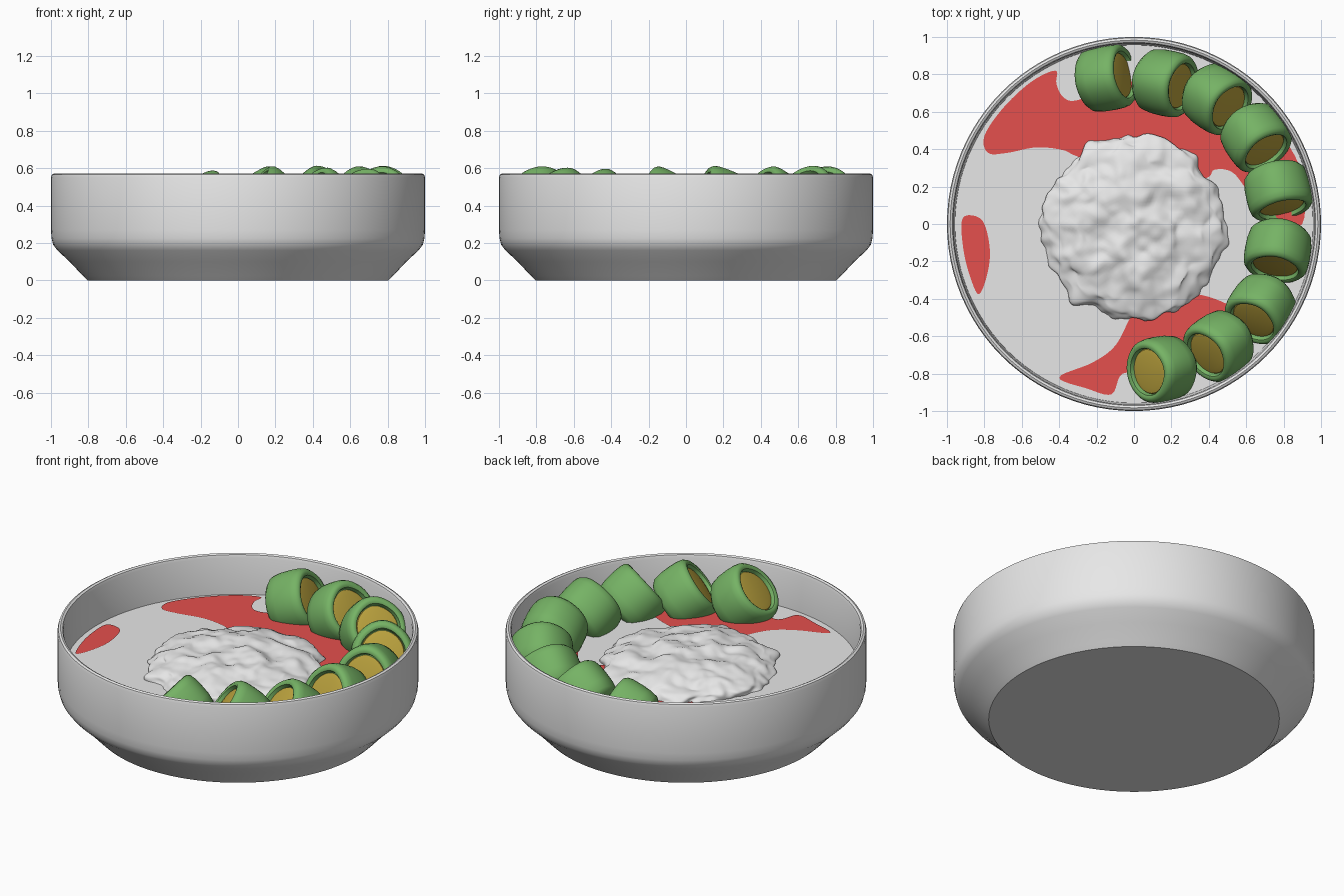
import bpy, bmesh, math
from mathutils import Vector, Matrix, noise

if "Cube" in bpy.data.objects:
    bpy.data.objects.remove(bpy.data.objects["Cube"])

FLOOR = 0.33


def material(name, rgb):
    m = bpy.data.materials.new(name)
    m.diffuse_color = (*rgb, 1)
    m.use_nodes = True
    m.node_tree.nodes["Principled BSDF"].inputs["Base Color"].default_value = m.diffuse_color
    return m


WHITE = material("white", (0.8, 0.8, 0.8))
RED = material("red", (0.78, 0.08, 0.075))
GREEN = material("green", (0.18, 0.45, 0.13))
YELLOW = material("yellow", (0.52, 0.38, 0.05))


def finish(bm, name, mats, angle=40):
    me = bpy.data.meshes.new(name)
    bm.to_mesh(me)
    bm.free()
    for m in mats:
        me.materials.append(m)
    ob = bpy.data.objects.new(name, me)
    bpy.context.collection.objects.link(ob)
    bpy.ops.object.select_all(action='DESELECT')
    ob.select_set(True)
    bpy.context.view_layer.objects.active = ob
    bpy.ops.object.shade_smooth_by_angle(angle=math.radians(angle))
    return ob


def lathe(profile, n, shape=lambda a: 1.0):
    """Revolve (radius, height) points round z; first and last lie on the axis."""
    bm = bmesh.new()
    rings = []
    for r, z in profile:
        if r == 0:
            rings.append([bm.verts.new((0, 0, z))] * n)
        else:
            rings.append([bm.verts.new((r * shape(a) * math.cos(a), r * shape(a) * math.sin(a), z))
                          for a in (2 * math.pi * i / n for i in range(n))])
    for k in range(len(rings) - 1):
        for i in range(n):
            j = (i + 1) % n
            quad = [rings[k][i], rings[k][j], rings[k + 1][j], rings[k + 1][i]]
            f = bm.faces.new(list(dict.fromkeys(quad)))
            f.material_index = 0
    bmesh.ops.recalc_face_normals(bm, faces=bm.faces)
    return bm


# Bowl with its filled inner surface
bowl = [(0, 0), (0.805, 0), (0.83, 0.025), (0.90, 0.10), (0.965, 0.16), (0.988, 0.19),
        (0.997, 0.225), (1.0, 0.27), (1.0, 0.55), (0.995, 0.566), (0.983, 0.572),
        (0.971, 0.566), (0.966, 0.55), (0.957, FLOOR), (0, FLOOR)]
finish(lathe(bowl, 96), "bowl", [WHITE])

# Lumpy low mound in the middle
bm = bmesh.new()
bmesh.ops.create_icosphere(bm, subdivisions=6, radius=1)
for v in bm.verts:
    d = v.co.normalized()
    p = Vector((d.x, d.y, d.z * 0.4))
    k = 0.49 * (1 + 0.10 * noise.noise(p * 3.2) + 0.05 * noise.noise(p * 8))
    bump = 0.035 * noise.noise(p * 4 + Vector((5, 2, 1))) + 0.012 * noise.noise(p * 9)
    v.co = (d.x * k - 0.005, d.y * k - 0.015, FLOOR + d.z * 0.105 + bump * max(d.z, 0))
finish(bm, "rice_mound", [WHITE], 60)


# Red sauce patches: smooth closed outlines lying on the floor
def patch(name, pts, steps=6):
    bm = bmesh.new()
    n = len(pts)
    verts = []
    for i in range(n):
        p0, p1, p2, p3 = (Vector(pts[(i + o) % n]) for o in (-1, 0, 1, 2))
        for s in range(steps):
            t = s / steps
            q = 0.5 * (2 * p1 + (p2 - p0) * t + (2 * p0 - 5 * p1 + 4 * p2 - p3) * t * t
                       + (3 * p1 - p0 - 3 * p2 + p3) * t ** 3)
            verts.append(bm.verts.new((q.x, q.y, FLOOR + 0.004)))
    f = bm.faces.new(verts)
    f.normal_update()
    if f.normal.z < 0:
        f.normal_flip()
    bmesh.ops.triangulate(bm, faces=[f])
    finish(bm, name, [RED])


patch("sauce_back", [(-0.42, 0.82), (-0.55, 0.76), (-0.70, 0.62), (-0.80, 0.47), (-0.78, 0.38),
                     (-0.68, 0.38), (-0.52, 0.41), (-0.38, 0.395), (-0.30, 0.36), (0.0, 0.25),
                     (0.36, 0.24), (0.43, 0.29), (0.52, 0.28), (0.59, 0.20), (0.70, 0.03),
                     (0.90, 0.0), (0.88, 0.32), (0.70, 0.55), (0.40, 0.72), (0.10, 0.78),
                     (-0.15, 0.72), (-0.31, 0.66), (-0.38, 0.68), (-0.415, 0.75)])
patch("sauce_left", [(-0.92, 0.02), (-0.86, 0.045), (-0.80, 0.0), (-0.77, -0.15),
                     (-0.79, -0.29), (-0.83, -0.375), (-0.87, -0.30), (-0.91, -0.15)])
patch("sauce_front", [(-0.40, -0.82), (-0.22, -0.74), (-0.10, -0.65), (-0.02, -0.50),
                      (0.05, -0.38), (0.30, -0.37), (0.48, -0.42), (0.58, -0.50),
                      (0.40, -0.68), (0.10, -0.80), (-0.06, -0.80), (-0.12, -0.91),
                      (-0.25, -0.88)])

# Ring of tilted rolls: green wrap, yellow filling recessed in the raised end
roll = [(0, -0.12), (0.11, -0.12), (0.145, -0.112), (0.165, -0.09), (0.174, -0.04), (0.176, 0.02),
        (0.174, 0.07), (0.168, 0.098), (0.155, 0.114), (0.14, 0.118), (0.128, 0.112),
        (0.122, 0.088), (0.118, 0.094), (0.09, 0.099), (0, 0.101)]
# x, y, z of the centre and tilt in degrees
places = [(-0.15, 0.78, 0.385, 24), (0.165, 0.755, 0.405, 31), (0.44, 0.67, 0.41, 36),
          (0.65, 0.465, 0.405, 30), (0.77, 0.18, 0.41, 20), (0.77, -0.14, 0.405, 27),
          (0.68, -0.45, 0.395, 38), (0.455, -0.65, 0.40, 37), (0.15, -0.775, 0.41, 42)]


def ridge(a):
    # slight peak along the top side (local +x)
    return 1 + 0.07 * max(0, math.cos(a)) ** 8


for i, (x, y, z, tilt) in enumerate(places):
    bm = lathe(roll, 48, ridge)
    for f in bm.faces:
        c = f.calc_center_median()
        if c.z > 0.085 and math.hypot(c.x, c.y) < 0.1225:
            f.material_index = 1
    t = math.radians(tilt)
    tangent = Vector((y, -x, 0)).normalized()
    axis = tangent * math.cos(t) + Vector((0, 0, math.sin(t)))
    up = Vector((0, 0, math.cos(t))) - tangent * math.sin(t)
    side = axis.cross(up)
    rot = Matrix((up, side, axis)).transposed().to_4x4()
    bm.transform(Matrix.Translation((x, y, z)) @ rot)
    finish(bm, f"roll_{i + 1}", [GREEN, YELLOW], 45)
